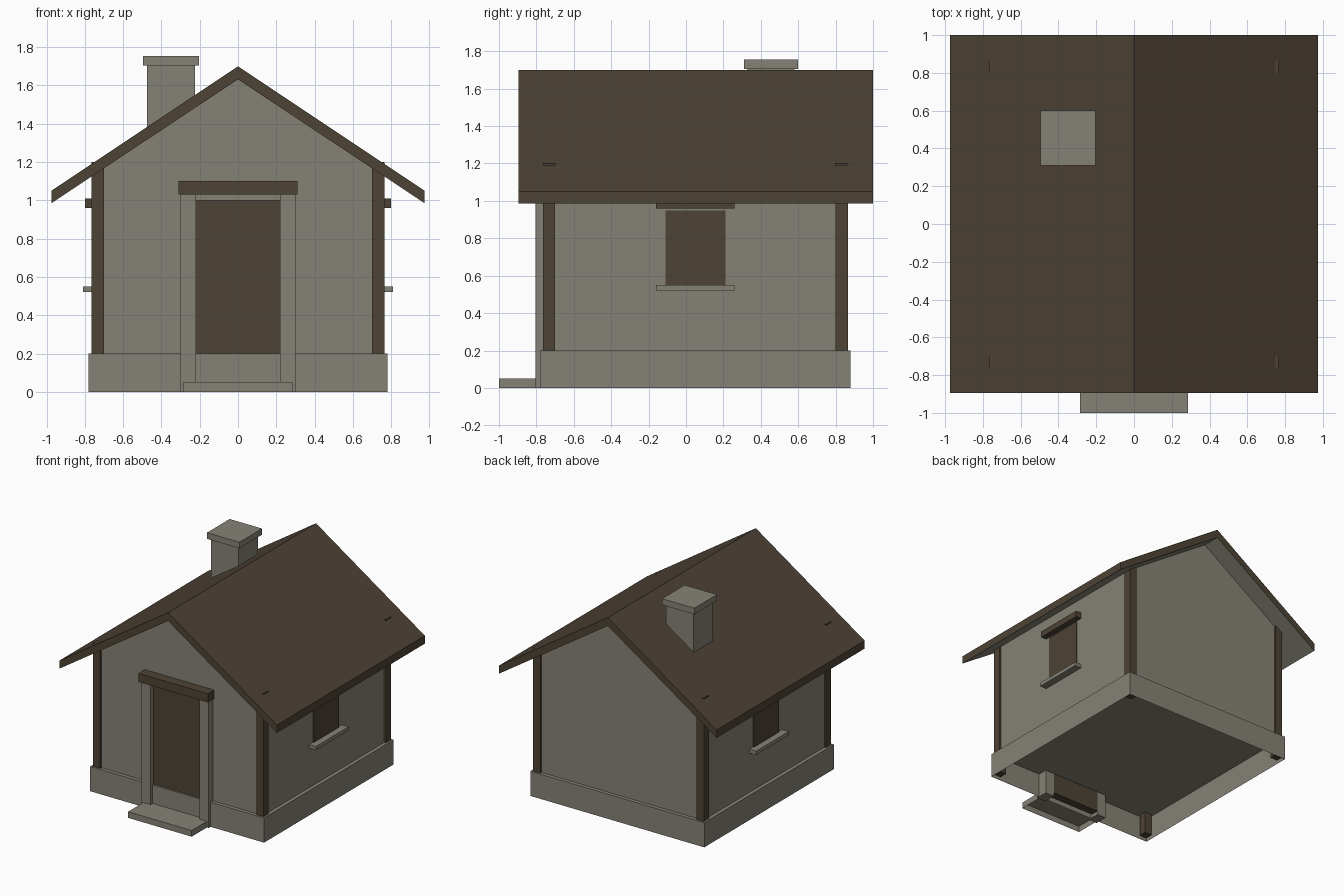
import bpy
import bmesh

if "Cube" in bpy.data.objects:
    bpy.data.objects.remove(bpy.data.objects["Cube"])


def material(name, color):
    m = bpy.data.materials.new(name)
    m.use_nodes = True
    m.diffuse_color = (*color, 1)
    m.node_tree.nodes["Principled BSDF"].inputs["Base Color"].default_value = (*color, 1)
    return m


stone = material("grey stone", (0.235, 0.225, 0.18))
wood = material("dark brown wood", (0.076, 0.056, 0.036))


def finish(name, bm, *mats):
    mesh = bpy.data.meshes.new(name)
    bm.to_mesh(mesh)
    bm.free()
    for m in mats:
        mesh.materials.append(m)
    ob = bpy.data.objects.new(name, mesh)
    bpy.context.scene.collection.objects.link(ob)
    return ob


def box(name, mat, xs, ys, zs, open_bottom=False):
    """Box from its extents along each axis, optionally without its bottom face."""
    bm = bmesh.new()
    bmesh.ops.create_cube(bm, size=1)
    for v in bm.verts:
        v.co = [a + (c + 0.5) * (b - a) for c, (a, b) in zip(v.co, (xs, ys, zs))]
    if open_bottom:
        down = [f for f in bm.faces if f.normal.z < -0.9]
        bmesh.ops.delete(bm, geom=down, context="FACES_ONLY")
    return finish(name, bm, mat)


def prism(profile, y0, y1):
    """Extrude an (x, z) outline along y."""
    bm = bmesh.new()
    face = bm.faces.new([bm.verts.new((x, y0, z)) for x, z in profile])
    ext = bmesh.ops.extrude_face_region(bm, geom=[face])["geom"]
    for v in ext:
        if isinstance(v, bmesh.types.BMVert):
            v.co.y = y1
    bmesh.ops.recalc_face_normals(bm, faces=bm.faces)
    return bm


# Hollow foundation, front step and gabled walls
box("foundation", stone, (-0.78, 0.78), (-0.78, 0.88), (0, 0.2), True)
box("front_step", stone, (-0.285, 0.285), (-1, -0.78), (0, 0.05), True)
gable = [(-0.75, 0.2), (0.75, 0.2), (0.75, 1.16), (0, 1.66), (-0.75, 1.16)]
finish("walls", prism(gable, -0.75, 0.85), stone)

# Roof slab: wood above and on the edges, grey underneath
slab = [(-0.975, 0.985), (0, 1.632), (0.975, 0.985),
        (0.975, 1.05), (0, 1.7), (-0.975, 1.05)]
bm = prism(slab, -0.895, 1)
bm.normal_update()
for f in bm.faces:
    f.material_index = 1 if f.normal.z < -0.3 else 0
finish("roof", bm, wood, stone)

# Corner posts, door frame and side windows, repeated on both sides
for side, s in (("left", 1), ("right", -1)):
    def span(a, b):
        return tuple(sorted((s * a, s * b)))

    for end, ys in (("front", (-0.765, -0.7)), ("back", (0.8, 0.865))):
        box(f"{end}_{side}_post", wood, span(0.7, 0.765), ys, (0.02, 1.2))
    box(f"{side}_door_jamb", stone, span(0.22, 0.3), (-0.805, -0.7), (0, 1.03))
    box(f"{side}_window", wood, span(0.7, 0.757), (-0.11, 0.21), (0.55, 0.95))
    box(f"{side}_window_sill", stone, span(0.7, 0.81), (-0.16, 0.26), (0.52, 0.55))
    box(f"{side}_window_lintel", wood, span(0.7, 0.8), (-0.16, 0.26), (0.96, 1.01))

# Door with its header panel and beam
box("door", wood, (-0.22, 0.22), (-0.765, -0.7), (0.03, 1.0))
box("door_header", stone, (-0.22, 0.22), (-0.775, -0.7), (1.0, 1.03))
box("door_lintel", wood, (-0.31, 0.31), (-0.83, -0.7), (1.03, 1.1))

# Chimney
box("chimney", stone, (-0.475, -0.225), (0.33, 0.58), (1.3, 1.71))
box("chimney_cap", stone, (-0.495, -0.205), (0.31, 0.6), (1.705, 1.755))
